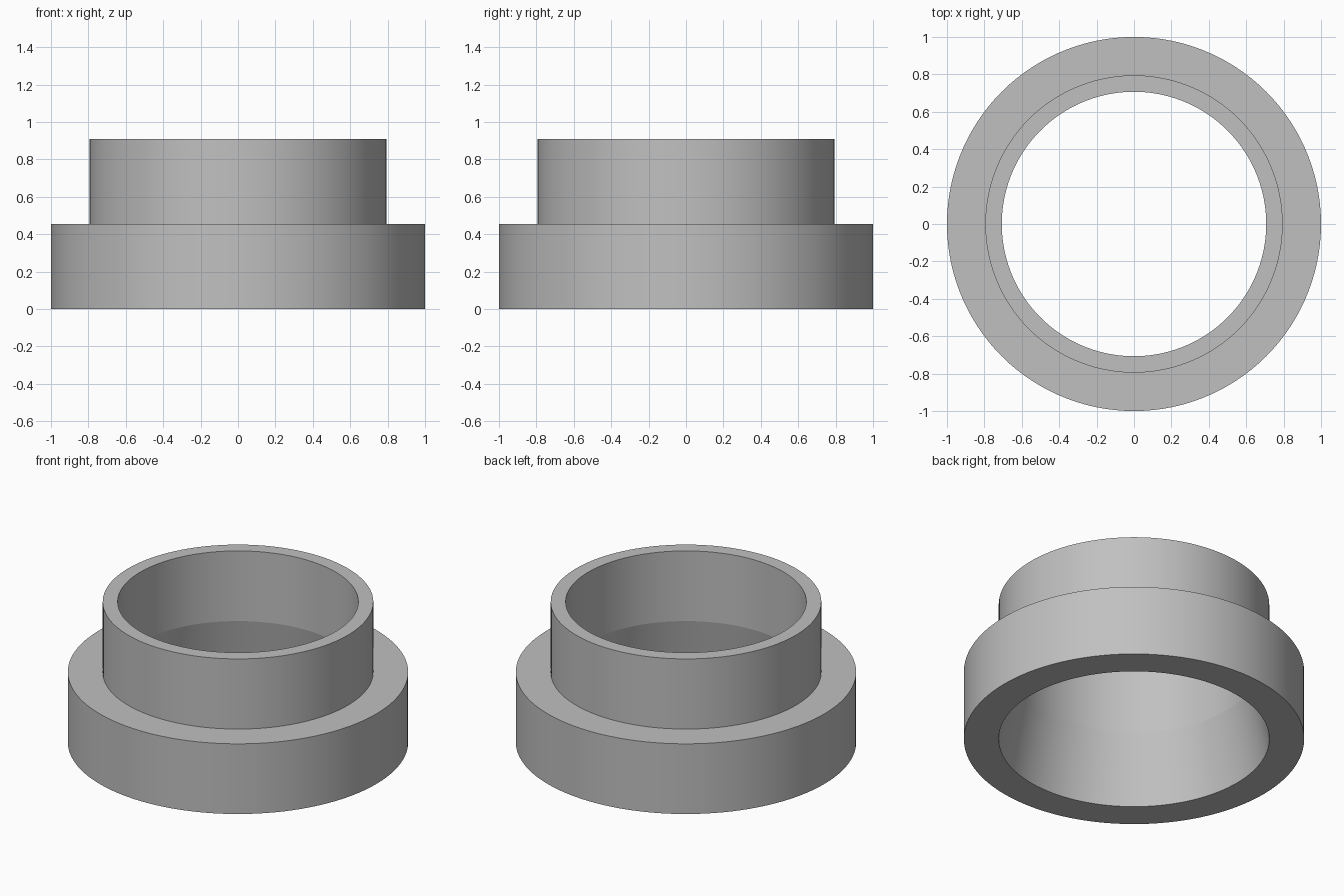
import bpy
import bmesh
from math import cos, sin, tau, radians

cube = bpy.data.objects.get("Cube")
if cube:
    bpy.data.objects.remove(cube, do_unlink=True)

SEGMENTS = 120
HEIGHT, STEP = 0.91, 0.455
FLANGE_R, COLLAR_R, BORE_R = 1.0, 0.795, 0.707

# Plain grey material
grey = bpy.data.materials.new("plain grey")
grey.use_nodes = True
colour = (0.53, 0.53, 0.53, 1)
grey.diffuse_color = colour
grey.node_tree.nodes["Principled BSDF"].inputs["Base Color"].default_value = colour


def lathe(name, profile, material):
    """Revolve a closed (radius, height) profile around z."""
    bm = bmesh.new()
    rings = [[bm.verts.new((r * cos(tau * i / SEGMENTS), r * sin(tau * i / SEGMENTS), z))
              for i in range(SEGMENTS)] for r, z in profile]
    for k, ring in enumerate(rings):
        following = rings[(k + 1) % len(rings)]
        for i in range(SEGMENTS):
            j = (i + 1) % SEGMENTS
            bm.faces.new((ring[i], ring[j], following[j], following[i]))
    bmesh.ops.recalc_face_normals(bm, faces=bm.faces)
    mesh = bpy.data.meshes.new(name)
    bm.to_mesh(mesh)
    bm.free()
    mesh.materials.append(material)
    obj = bpy.data.objects.new(name, mesh)
    bpy.context.collection.objects.link(obj)
    bpy.ops.object.select_all(action="DESELECT")
    obj.select_set(True)
    bpy.context.view_layer.objects.active = obj
    bpy.ops.object.shade_smooth_by_angle(angle=radians(8))
    return obj


# Wide flange, narrow collar, straight upper bore and flared lower bore
lathe("flanged_collar", [
    (FLANGE_R, 0), (FLANGE_R, STEP),
    (COLLAR_R, STEP), (COLLAR_R, HEIGHT),
    (BORE_R, HEIGHT), (BORE_R, STEP),
    (COLLAR_R, 0),
], grey)
